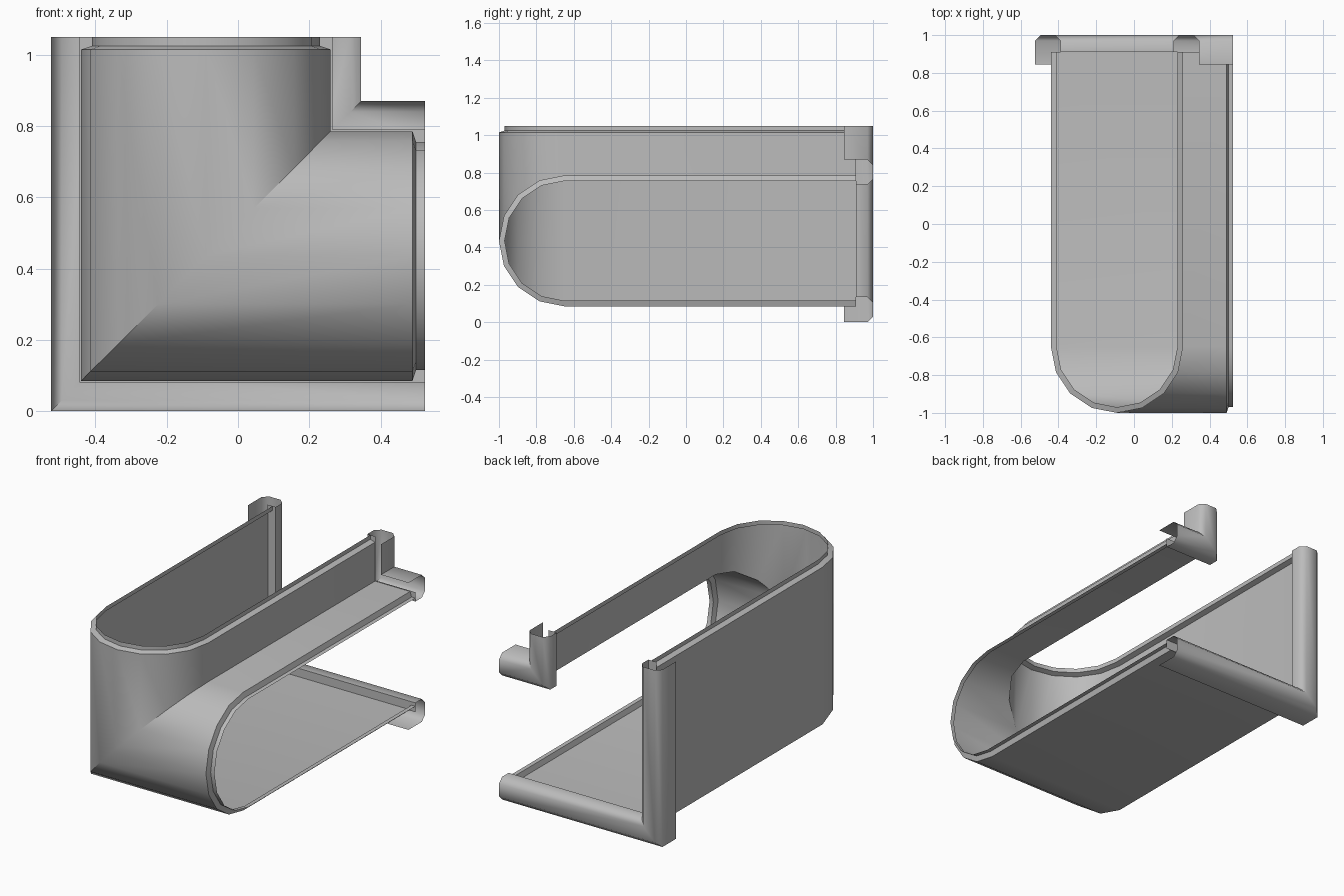
import bpy, bmesh, math

cube = bpy.data.objects.get("Cube")
if cube:
    bpy.data.objects.remove(cube, do_unlink=True)

grey = bpy.data.materials.new("plain_grey")
grey.use_nodes = True
COLOUR = (0.5, 0.5, 0.5, 1)
grey.diffuse_color = COLOUR
grey.node_tree.nodes["Principled BSDF"].inputs["Base Color"].default_value = COLOUR

LEFT, FLOOR = -0.44, 0.085      # outer walls of the elbow
END_X, END_Z = 0.525, 1.05      # open ends of the elbow
WIDTH, RADIUS, ARC_Y, BACK_Y = 0.7, 0.35, -0.65, 0.91


def elbow(name, profile, lip=None):
    """Sweep an open (offset, y) profile down, round the mitre and out to +x."""
    steps = [(0.0, lip), (0.025, lip), (0.035, profile)] if lip else [(0.0, profile)]
    rows = [[(LEFT + d, y, END_Z - e) for d, y in p] for e, p in steps]
    rows.append([(LEFT + d, y, FLOOR + d) for d, y in profile])
    rows += [[(END_X - e, y, FLOOR + d) for d, y in p] for e, p in reversed(steps)]

    bm = bmesh.new()
    grid = [[bm.verts.new(co) for co in row] for row in rows]
    for a, b in zip(grid, grid[1:]):
        for j in range(len(a) - 1):
            bm.faces.new((a[j], b[j], b[j + 1], a[j + 1]))
    mesh = bpy.data.meshes.new(name)
    bm.to_mesh(mesh)
    bm.free()
    mesh.materials.append(grey)
    obj = bpy.data.objects.new(name, mesh)
    bpy.context.collection.objects.link(obj)
    bpy.ops.object.select_all(action="DESELECT")
    obj.select_set(True)
    bpy.context.view_layer.objects.active = obj
    bpy.ops.object.shade_smooth_by_angle(angle=math.radians(46))
    return obj


def channel_profile(inset):
    """U shape, round at the front and open at the back."""
    r, mid = RADIUS - inset, WIDTH / 2
    arc = [(mid - r * math.cos(k * math.pi / 8), ARC_Y - r * math.sin(k * math.pi / 8))
           for k in range(9)]
    return [(inset, BACK_Y)] + arc + [(WIDTH - inset, BACK_Y)]


# Round-nosed channel with a stepped lip at both openings
elbow("channel_elbow", channel_profile(0), channel_profile(0.03))

# Hollow chamfered trims along the back edges, as offsets outward from a wall
trim = [(0.085, 0.845), (0.085, 0.97), (0.055, 1.0), (-0.02, 1.0),
        (-0.05, 0.97), (-0.05, BACK_Y), (0.005, BACK_Y)]
elbow("outer_trim", [(-d, y) for d, y in reversed(trim)])
elbow("inner_trim", [(WIDTH + d, y) for d, y in trim])
